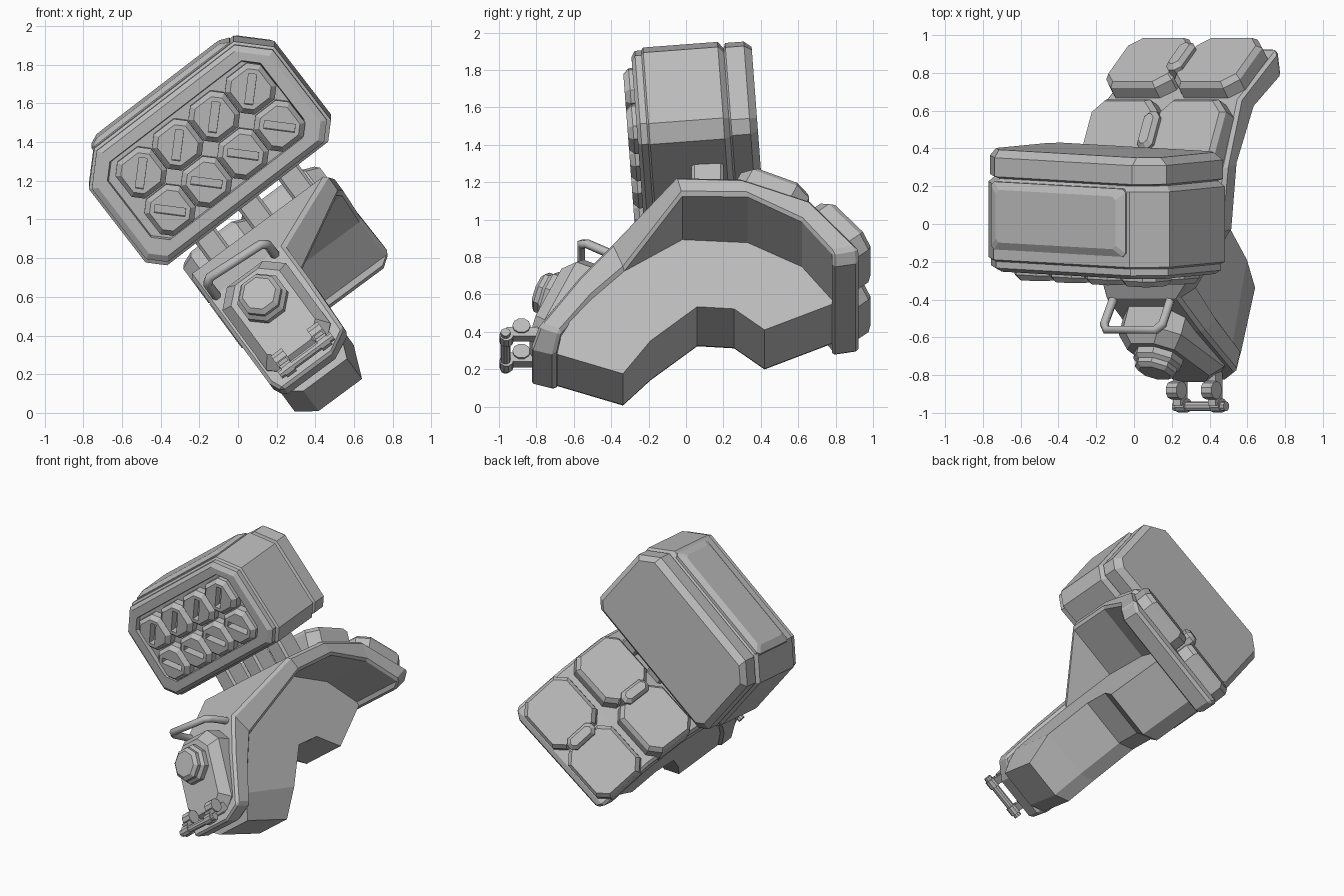
import bpy, bmesh, math
from mathutils import Matrix, Vector

cube = bpy.data.objects.get("Cube")
if cube:
    bpy.data.objects.remove(cube, do_unlink=True)

grey = bpy.data.materials.new("plain_grey")
grey.use_nodes = True
colour = (0.5, 0.5, 0.5, 1)
grey.diffuse_color = colour
grey.node_tree.nodes["Principled BSDF"].inputs["Base Color"].default_value = colour

# Everything is laid out upright, then leaned over sideways by this matrix
LEAN = Matrix.Rotation(math.radians(-36.5), 4, 'Y')
# The launcher leans slightly more and pitches forward about its own centre
POD_TILT = (Matrix.Translation((-.146, .06, 1.391)) @ Matrix.Rotation(math.radians(4.3), 4, 'X')
            @ Matrix.Rotation(math.radians(-37.6), 4, 'Y'))


def frame(origin, ny, nz):
    """Local frame: X along the width, Z along the given normal."""
    n = Vector((0, ny, nz)).normalized()
    m = Matrix(((1, 0, 0), (0, n.z, n.y), (0, -n.y, n.z))).to_4x4()
    m.translation = origin
    return m


def loft(bm, rings, m=Matrix()):
    rows = [[bm.verts.new(m @ Vector(p)) for p in ring] for ring in rings]
    for a, b in zip(rows, rows[1:]):
        for i in range(len(a)):
            j = (i + 1) % len(a)
            bm.faces.new((a[i], a[j], b[j], b[i]))
    bm.faces.new(rows[0][::-1])
    return bm.faces.new(rows[-1]), rows[-1]


def finish(name, bm, bevel=0, pose=LEAN):
    bmesh.ops.recalc_face_normals(bm, faces=bm.faces)
    mesh = bpy.data.meshes.new(name)
    bm.to_mesh(mesh)
    bm.free()
    mesh.materials.append(grey)
    ob = bpy.data.objects.new(name, mesh)
    bpy.context.collection.objects.link(ob)
    ob.matrix_world = pose
    if bevel:
        mod = ob.modifiers.new("bevel", 'BEVEL')
        mod.width, mod.segments = bevel, 1
        mod.limit_method, mod.angle_limit = 'ANGLE', math.radians(50)
    return ob


def octagon(hx, hy, c, z, low=None):
    """Rectangle with cut corners; low sets the cut of the lower two."""
    d = c if low is None else low
    return [(hx, d - hy, z), (hx, hy - c, z), (hx - c, hy, z), (c - hx, hy, z),
            (-hx, hy - c, z), (-hx, d - hy, z), (d - hx, -hy, z), (hx - d, -hy, z)]


def tiers(name, m, levels, pose=LEAN):
    bm = bmesh.new()
    loft(bm, [octagon(*level) for level in levels], m)
    return finish(name, bm, 0, pose)


def box(bm, x0, x1, y0, y1, z0, z1, m=Matrix()):
    loft(bm, [[(x0, y0, z), (x1, y0, z), (x1, y1, z), (x0, y1, z)] for z in (z0, z1)], m)


def disc(bm, x0, x1, y, z, r, n=10):
    loft(bm, [[(x, y + r * math.cos(math.tau * i / n), z + r * math.sin(math.tau * i / n))
               for i in range(n)] for x in (x0, x1)])


# Curved shoulder shell: outer y, z, inner y, z, low x, high x at each station
stations = [
    (-.835, -.04, -.70, -.08, .25, .57), (-.785, .03, -.67, -.02, .22, .70),
    (-.567, .347, -.50, .21, .22, .71), (-.395, .56, -.33, .39, .22, .71),
    (-.05, .72, -.02, .60, .22, 1.10), (.294, .695, .33, .58, .22, 1.12),
    (.66, .555, .62, .42, .22, 1.11), (.92, .23, .78, .20, .22, 1.12),
    (.925, .175, .78, .15, .25, 1.05)]
bm = bmesh.new()
loft(bm, [[(lo, oy, oz), (hi, oy, oz), (hi, iy, iz), (lo, iy, iz)]
          for oy, oz, iy, iz, lo, hi in stations])
finish("shoulder_shell", bm, .018)

# Arch-shaped body under the shell; its front foot bends inward below a crease
arch = [(-.69, -.11), (-.65, .06), (-.49, .25), (-.32, .43), (-.02, .62), (.33, .60),
        (.63, .43), (.79, .20), (.78, .17), (.42, 0), (.257, .14), (.06, .154),
        (-.19, -.073), (-.337, -.24)]
bm = bmesh.new()
cap, ring = loft(bm, [[(.24, y, z + .07) for y, z in arch],
                      [(.34, y, z) for y, z in arch],
                      [(.62 if z < -.1 else .69, y, z) for y, z in arch]])
bmesh.utils.face_split(cap, ring[1], ring[12])
finish("arch_body", bm)

# Four armour pads on the back, with a small grip between each pair
rows = [("upper", frame((0, .445, .645), .41, .91)), ("lower", frame((0, .79, .39), .766, .64))]
for row, m in rows:
    for side, x in (("right", .43), ("left", .88)):
        tiers(f"{row}_{side}_back_pad", m @ Matrix.Translation((x, 0, 0)),
              [(.215, .20, .07, -.05), (.215, .20, .07, .075), (.195, .18, .065, .105)])
    tiers(f"{row}_back_grip", m @ Matrix.Translation((.655, 0, 0)),
          [(.045, .10, .025, 0), (.05, .11, .03, .125), (.03, .085, .02, .15)])

# Raised front plinth and its stepped knob
front = frame((.455, -.735, .31), -.914, .404)
tiers("front_plinth", front,
      [(.205, .30, .09, -.26), (.205, .30, .09, -.07), (.155, .25, .08, 0)])
bm = bmesh.new()
loft(bm, [[(r * math.cos(math.tau * (i + .5) / 8), .09 + r * math.sin(math.tau * (i + .5) / 8), z)
           for i in range(8)]
          for r, z in ((.135, -.02), (.135, .035), (.115, .055), (.115, .08), (.09, .10))], front)
finish("front_knob", bm)

# Carrying handle above the plinth
curve = bpy.data.curves.new("front_handle", 'CURVE')
curve.dimensions = '3D'
curve.bevel_depth, curve.bevel_resolution, curve.use_fill_caps = .025, 1, True
path = [(.27, -.40, .55), (.27, -.53, .63), (.30, -.56, .65),
        (.61, -.56, .63), (.64, -.53, .61), (.64, -.40, .54)]
spline = curve.splines.new('POLY')
spline.points.add(len(path) - 1)
for point, co in zip(spline.points, path):
    point.co = (*co, 1)
curve.materials.append(grey)
handle = bpy.data.objects.new("front_handle", curve)
bpy.context.collection.objects.link(handle)
handle.matrix_world = LEAN

# Shackle at the lower front: two lugs and a crossbar
bm = bmesh.new()
for x in (.345, .575):
    disc(bm, x - .035, x + .035, -.88, .09, .048)
    disc(bm, x - .03, x + .03, -.96, .03, .038)
    box(bm, x - .025, x + .025, -.96, -.78, .025, .085)
disc(bm, .29, .63, -.965, .03, .026)
finish("front_shackle", bm)

# Posts that carry the launcher
bm = bmesh.new()
for x in (.41, .69, .95):
    box(bm, x - .065, x + .065, .03, .20, .62, .92)
finish("launcher_posts", bm, .015)

# Launcher housing, stepped from back to front, with a sunken front
pod = frame((0, -.06, 0), -1, 0)
tiers("launcher_housing", pod @ Matrix.Translation((-.022, .005, 0)), [
    (.55, .30, .09, -.39, .05), (.59, .34, .13, -.35, .06), (.59, .34, .13, -.25, .06),
    (.575, .325, .14, -.24, .07), (.605, .355, .15, -.21, .08), (.605, .355, .15, .19, .08),
    (.59, .34, .14, .20, .08), (.59, .34, .14, .235, .08), (.56, .315, .13, .255, .07),
    (.50, .255, .07, .255), (.495, .25, .07, .225)], POD_TILT)
tiers("launcher_top_panel", frame((-.04, -.015, .36), 0, 1),
      [(.45, .18, .02, -.02), (.45, .18, .02, .006), (.40, .14, .02, .03)], POD_TILT)

# Eight launcher caps with diagonal slots
caps, slots = bmesh.new(), bmesh.new()
for col in range(4):
    for sign in (-1, 1):
        m = pod @ Matrix.Translation(((col - 1.5) * .238, sign * .122 - .005, 0))
        loft(caps, [octagon(.116, .118, .05, .20), octagon(.116, .118, .05, .275),
                    octagon(.092, .094, .04, .305)], m)
        box(slots, -.08, .08, -.021, .021, .25, .33,
            m @ Matrix.Rotation(sign * math.pi / 4, 4, 'Z'))
cap_ob = finish("launcher_caps", caps, 0, POD_TILT)
cutter = finish("slot_cutter", slots, 0, POD_TILT)
cutter.hide_render = True
cutter.hide_set(True)
cut = cap_ob.modifiers.new("slots", 'BOOLEAN')
cut.operation, cut.object, cut.solver = 'DIFFERENCE', cutter, 'EXACT'
